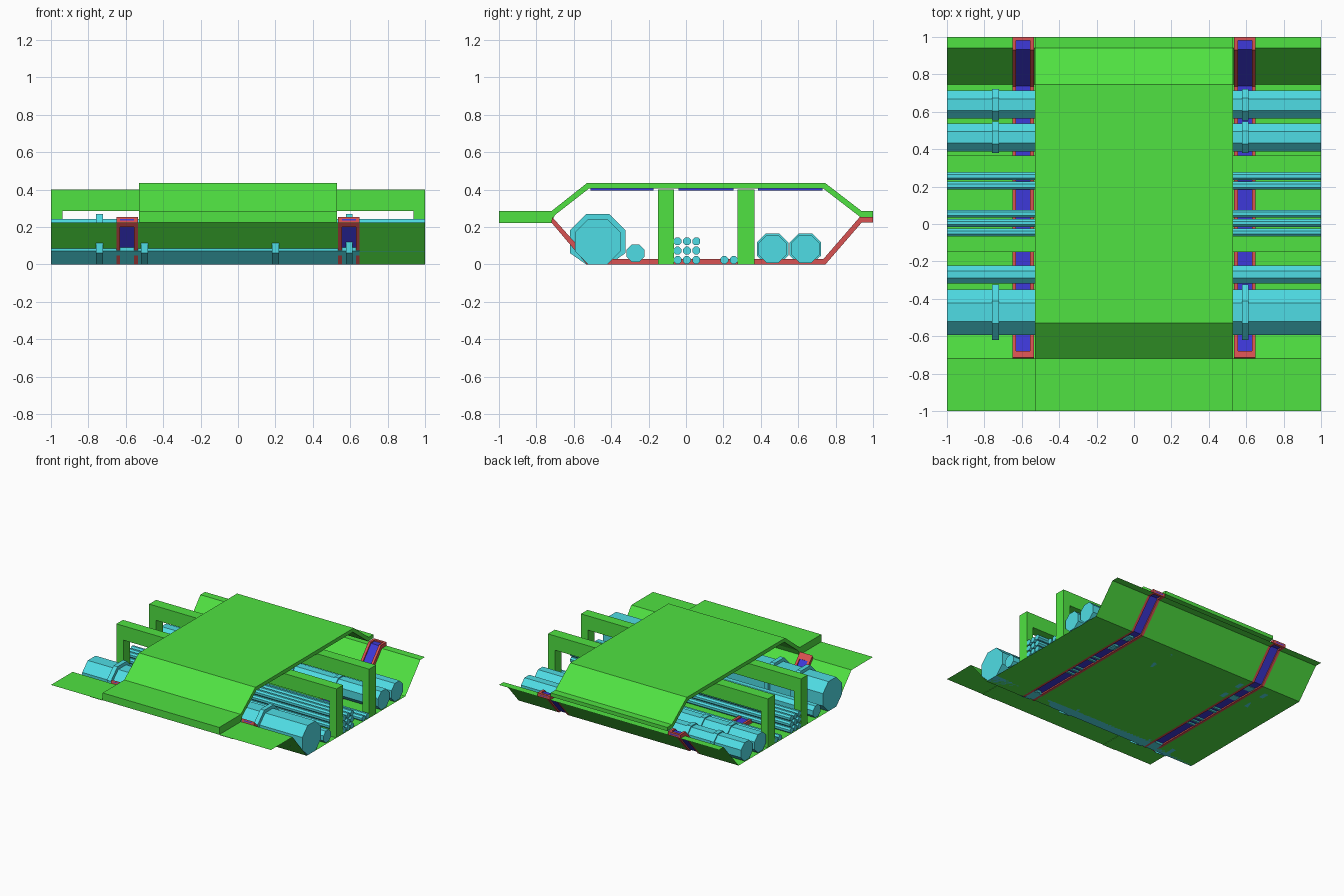
import bpy, bmesh, math

cube = bpy.data.objects.get("Cube")
if cube:
    bpy.data.objects.remove(cube, do_unlink=True)


def material(name, rgb):
    m = bpy.data.materials.new(name)
    m.use_nodes = True
    m.diffuse_color = (*rgb, 1)
    m.node_tree.nodes["Principled BSDF"].inputs["Base Color"].default_value = (*rgb, 1)
    return m


GREEN = material("panel green", (0.08, 0.76, 0.054))
CYAN = material("pipe cyan", (0.078, 0.72, 0.78))
RED = material("trim red", (0.70, 0.084, 0.084))
BLUE = material("light blue", (0.048, 0.04, 0.70))


def finish(name, bm, mat):
    bmesh.ops.recalc_face_normals(bm, faces=bm.faces)
    mesh = bpy.data.meshes.new(name)
    bm.to_mesh(mesh)
    bm.free()
    mesh.materials.append(mat)
    obj = bpy.data.objects.new(name, mesh)
    bpy.context.collection.objects.link(obj)
    return obj


def extrude(name, profile, x0, x1, mat):
    """Solid with a (y, z) outline running along x."""
    bm = bmesh.new()
    a, b = ([bm.verts.new((x, y, z)) for y, z in profile] for x in (x0, x1))
    bm.faces.new(a)
    bm.faces.new(b)
    n = len(profile)
    for i in range(n):
        j = (i + 1) % n
        bm.faces.new((a[i], a[j], b[j], b[i]))
    return finish(name, bm, mat)


def sheet(name, path, x0, x1, mat):
    """Thin folded sheet following a (y, z) path."""
    bm = bmesh.new()
    a, b = ([bm.verts.new((x, y, z)) for y, z in path] for x in (x0, x1))
    for i in range(len(path) - 1):
        bm.faces.new((a[i], b[i], b[i + 1], a[i + 1]))
    return finish(name, bm, mat)


def box(name, x0, x1, y0, y1, z0, z1, mat):
    return extrude(name, [(y0, z0), (y1, z0), (y1, z1), (y0, z1)], x0, x1, mat)


def octagon(y, z, apothem):
    r = apothem / math.cos(math.pi / 8)
    angles = [math.pi / 8 + i * math.pi / 4 for i in range(8)]
    return [(y + r * math.cos(t), max(0, z + r * math.sin(t))) for t in angles]


# Walkway deck with sloped ends
extrude("walkway_deck", [
    (-1, 0.285), (-0.72, 0.285), (-0.53, 0.435), (0.745, 0.435), (0.94, 0.285), (1, 0.285),
    (1, 0.255), (0.93, 0.255), (0.735, 0.405), (-0.52, 0.405), (-0.70, 0.265),
    (-0.72, 0.225), (-1, 0.225)], -0.53, 0.53, GREEN)

# Light panels under the deck
for i, (y0, y1) in enumerate([(-0.51, -0.175), (-0.04, 0.255), (0.385, 0.73)]):
    box(f"under_deck_light_{i + 1}", -0.45, 0.45, y0, y1, 0.396, 0.405, BLUE)

# Folded tray in three strips, with slots for the trim between them
for name, x0, x1, fold in [("right_tray", -1, -0.65, -0.518),
                           ("middle_tray", -0.535, 0.535, -0.518),
                           ("left_tray", 0.65, 1, -0.535)]:
    sheet(name, [(-1, 0.225), (-0.72, 0.225), (fold, 0), (0.745, 0), (0.94, 0.225), (1, 0.225)],
          x0, x1, GREEN)
for s in (-1, 1):
    box("slot_front_flange", s * 0.535, s * 0.65, -1, -0.72, 0.222, 0.225, GREEN)

# Trim channels: red rails and end caps around a recessed blue strip
LOWER = [(-0.72, 0.225), (-0.53, 0), (0.745, 0), (0.94, 0.225), (1, 0.225)]
UPPER = [(-0.715, 0.253), (-0.515, 0.03), (0.735, 0.03), (0.93, 0.255), (1, 0.255)]


def between(t):
    return [(a[0] + (b[0] - a[0]) * t, a[1] + (b[1] - a[1]) * t) for a, b in zip(LOWER, UPPER)]


for side, s in (("left", 1), ("right", -1)):
    for part, x0, x1 in (("inner", 0.535, 0.556), ("outer", 0.63, 0.65)):
        extrude(f"{side}_{part}_rail", LOWER + UPPER[::-1], s * x0, s * x1, RED)
    extrude(f"{side}_light_strip", between(0.35) + between(0.65)[::-1], s * 0.556, s * 0.63, BLUE)
    box(f"{side}_back_cap", s * 0.556, s * 0.63, 0.98, 1, 0.225, 0.255, RED)
    extrude(f"{side}_front_cap", [(-0.72, 0.225), (-0.715, 0.253), (-0.68, 0.214), (-0.70, 0.201)],
            s * 0.556, s * 0.63, RED)

# Two arched support frames crossing the tray
for name, y0, y1 in (("front", -0.15, -0.065), ("back", 0.275, 0.365)):
    bm = bmesh.new()
    outline = [(-1, 0), (-1, 0.402), (1, 0.402), (1, 0),
               (0.937, 0), (0.937, 0.285), (-0.937, 0.285), (-0.937, 0)]
    face = bm.faces.new([bm.verts.new((x, y0, z)) for x, z in outline])
    ext = bmesh.ops.extrude_face_region(bm, geom=[face], use_keep_orig=True)
    moved = [v for v in ext["geom"] if isinstance(v, bmesh.types.BMVert)]
    bmesh.ops.translate(bm, verts=moved, vec=(0, y1 - y0, 0))
    finish(f"{name}_support_frame", bm, GREEN)

# Large pipes with clamp bands
for name, y, z, r, band in (("main_pipe", -0.472, 0.122, 0.122, 0.148),
                            ("back_pipe_inner", 0.463, 0.083, 0.075, 0.084),
                            ("back_pipe_outer", 0.638, 0.083, 0.075, 0.084)):
    extrude(name, octagon(y, z, r), -1, 1, CYAN)
    for x in (-0.74, -0.5, 0.2, 0.595):
        extrude(f"{name}_band", octagon(y, z, band), x - 0.018, x + 0.018, CYAN)

# Small pipe and bundled conduits
extrude("small_pipe", octagon(-0.27, 0.06, 0.048), -1, 1, CYAN)
conduits = [(-0.045 + 0.05 * i, 0.024 + 0.05 * j) for i in range(3) for j in range(3)]
conduits += [(0.205, 0.024), (0.255, 0.024)]
for y, z in conduits:
    extrude("conduit", octagon(y, z, 0.021), -1, 1, CYAN)
